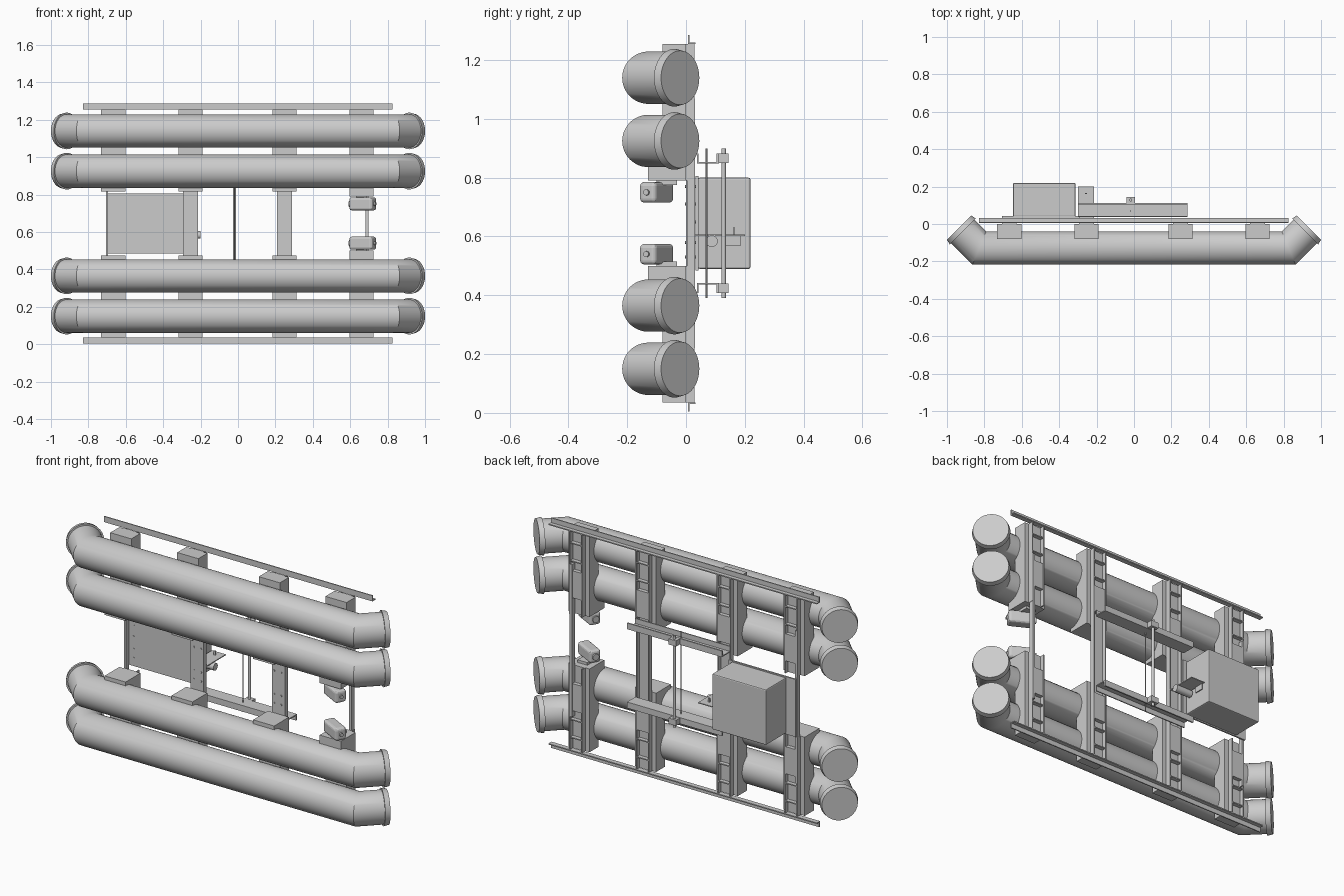
import bpy, bmesh, math
from mathutils import Vector, Matrix

if "Cube" in bpy.data.objects:
    bpy.data.objects.remove(bpy.data.objects["Cube"])

MID = 0.645  # mirror height of the whole assembly

grey = bpy.data.materials.new("light_grey")
grey.diffuse_color = (0.6, 0.6, 0.6, 1)
grey.use_nodes = True
grey.node_tree.nodes["Principled BSDF"].inputs["Base Color"].default_value = grey.diffuse_color


def finish(name, bm, smooth=False):
    bmesh.ops.recalc_face_normals(bm, faces=bm.faces[:])
    me = bpy.data.meshes.new(name)
    bm.to_mesh(me)
    bm.free()
    me.materials.append(grey)
    ob = bpy.data.objects.new(name, me)
    bpy.context.collection.objects.link(ob)
    if smooth:
        bpy.ops.object.select_all(action='DESELECT')
        ob.select_set(True)
        bpy.context.view_layer.objects.active = ob
        bpy.ops.object.shade_smooth_by_angle(angle=math.radians(30))
    return ob


def extrude_x(name, profile, x0, x1):
    """Extrude a (y, z) outline along x."""
    bm = bmesh.new()
    f = bm.faces.new([bm.verts.new((x0, y, z)) for y, z in profile])
    r = bmesh.ops.extrude_face_region(bm, geom=[f])
    vs = [v for v in r['geom'] if isinstance(v, bmesh.types.BMVert)]
    bmesh.ops.translate(bm, verts=vs, vec=(x1 - x0, 0, 0))
    return finish(name, bm)


def box(name, x0, x1, y0, y1, z0, z1):
    return extrude_x(name, [(y0, z0), (y1, z0), (y1, z1), (y0, z1)], x0, x1)


def box_pair(name, x0, x1, y0, y1, z0, z1):
    box(name + "_lower", x0, x1, y0, y1, z0, z1)
    box(name + "_upper", x0, x1, y0, y1, 2 * MID - z1, 2 * MID - z0)


def rod(name, p0, p1, r, n=16):
    p0, p1 = Vector(p0), Vector(p1)
    d = p1 - p0
    bm = bmesh.new()
    m = Matrix.Translation((p0 + p1) / 2) @ d.to_track_quat('Z', 'Y').to_matrix().to_4x4()
    bmesh.ops.create_cone(bm, cap_ends=True, segments=n, radius1=r, radius2=r,
                          depth=d.length, matrix=m)
    return finish(name, bm, True)


def float_tube(name, zc, n=48, r=0.089, yc=-0.128, xe=0.827):
    """Long tube with mitred 45 degree ends and flanged caps."""
    k = math.sqrt(0.5)
    right = [(xe, yc, 22.5, r / math.cos(math.radians(22.5)), r)]
    for s, rad in ((0.125, r), (0.125, 0.098), (0.153, 0.092)):
        right.append((xe + s * k, yc + s * k, 45, rad, rad))
    left = [(-x, y, -a, ru, rz) for x, y, a, ru, rz in reversed(right)]
    bm = bmesh.new()
    rings = []
    for x, y, a, ru, rz in left + right:
        a = math.radians(a)
        ring = []
        for i in range(n):
            t = 2 * math.pi * i / n
            u = ru * math.cos(t)
            ring.append(bm.verts.new((x - math.sin(a) * u, y + math.cos(a) * u,
                                      zc + rz * math.sin(t))))
        rings.append(ring)
    for a, b in zip(rings, rings[1:]):
        for i in range(n):
            j = (i + 1) % n
            bm.faces.new((a[i], a[j], b[j], b[i]))
    bm.faces.new(rings[0])
    bm.faces.new(rings[-1])
    finish(name, bm, True)


# Four float tubes
for i, z in enumerate((0.15, 0.365, 2 * MID - 0.365, 2 * MID - 0.15)):
    float_tube(f"float_tube_{i + 1}", z)

# Angle-section edge rails
box_pair("edge_rail_plate", -0.83, 0.825, 0.006, 0.012, 0.004, 0.035)
box_pair("edge_rail_leg", -0.83, 0.825, 0.006, 0.033, 0.030, 0.036)

# Saddles holding the tubes, with a deeper inner end
for i, x in enumerate((-0.667, -0.254, 0.249, 0.66)):
    top = 0.5 if i == 3 else 0.475
    outline = [(0, 0.036), (-0.08, 0.036), (-0.08, 0.365), (-0.13, 0.40), (-0.13, top), (0, top)]
    extrude_x(f"saddle_{i + 1}_lower", outline, x - 0.065, x + 0.065)
    extrude_x(f"saddle_{i + 1}_upper", [(y, 2 * MID - z) for y, z in outline],
              x - 0.065, x + 0.065)
    # Open channel on the back of the saddles; full height on the middle two
    end = MID if i in (1, 2) else top
    for s in (-1, 1):
        c = x + s * 0.037
        box_pair(f"channel_{i + 1}_flange", c - 0.003, c + 0.003, 0, 0.029, 0.036, end)
    box_pair(f"channel_{i + 1}_web", x - 0.04, x + 0.04, 0, 0.005, 0.036, end)
    for z in (0.10, 0.20, 0.255, 0.40):
        box_pair(f"channel_{i + 1}_stiffener", x - 0.037, x + 0.037, 0.004, 0.027, z, z + 0.006)
    box_pair(f"channel_{i + 1}_cover", x - 0.037, x + 0.037, 0.02, 0.027, 0.255, 0.40)

# Bolt heads on the two middle posts
for x in (-0.25, 0.245):
    for z in (0.53, 0.58, 0.71, 0.77):
        for s in (-1, 1):
            rod("post_bolt", (x + s * 0.022, -0.003, z), (x + s * 0.022, 0.003, z), 0.005, 10)

# Slim ties between lower and upper frames
box("tie_bar_right", 0.682, 0.698, 0.004, 0.03, 0.22, 1.07)
box("tie_bar_left", -0.706, -0.694, 0.004, 0.03, 0.22, 1.07)

# Equipment box and its mounting plate
box("mounting_plate", -0.705, -0.29, 0.033, 0.042, 0.485, 0.805)
case = box("equipment_box", -0.647, -0.313, 0.04, 0.219, 0.49, 0.80)
bev = case.modifiers.new("soft_edges", 'BEVEL')
bev.width = 0.006
bev.segments = 2
for z in (0.53, 0.58, 0.65, 0.71, 0.77):
    rod("plate_bolt", (-0.665, 0.03, z), (-0.665, 0.035, z), 0.005, 10)

# Longitudinal bars, cross rod and clamps
box_pair("support_bar_side", -0.30, 0.285, 0.037, 0.112, 0.436, 0.442)
box_pair("support_bar_back", -0.30, 0.285, 0.104, 0.112, 0.408, 0.442)
box_pair("support_bar_foot", -0.30, 0.285, 0.037, 0.043, 0.408, 0.442)
box_pair("rod_clamp", -0.04, 0.005, 0.112, 0.145, 0.408, 0.44)
rod("cross_rod", (-0.018, 0.128, 0.39), (-0.018, 0.128, 0.90), 0.008)
rod("thin_rod", (-0.018, 0.07, 0.39), (-0.018, 0.07, 0.90), 0.003, 8)

# Small actuator on a bracket beside the equipment box
box("bracket_shelf", -0.30, -0.215, 0.03, 0.20, 0.602, 0.607)
box("bracket_lip", -0.30, -0.295, 0.135, 0.187, 0.57, 0.605)
box("bracket_post", -0.262, -0.252, 0.16, 0.166, 0.605, 0.63)
rod("actuator", (-0.30, 0.088, 0.584), (-0.20, 0.088, 0.584), 0.02)

# Angled drive motors with rounded housings, shafts and mounts
d = Vector((math.cos(math.radians(-28)), math.sin(math.radians(-28)), 0))
for tag, z in (("lower", 0.54), ("upper", 2 * MID - 0.54)):
    c = Vector((0.667, -0.1, z))
    ob = box("motor_" + tag, -0.07, 0.07, -0.032, 0.032, -0.035, 0.035)
    ob.matrix_world = Matrix.Translation(c) @ Matrix.Rotation(math.radians(-28), 4, 'Z')
    m = ob.modifiers.new("rounded", 'BEVEL')
    m.width = 0.014
    m.segments = 3
    rod("motor_shaft_" + tag, c + d * 0.065, c + d * 0.078, 0.010)
    rod("motor_rear_boss_" + tag, c - d * 0.078, c - d * 0.06, 0.018)
box_pair("motor_mount", 0.63, 0.69, -0.10, -0.03, 0.49, 0.515)
